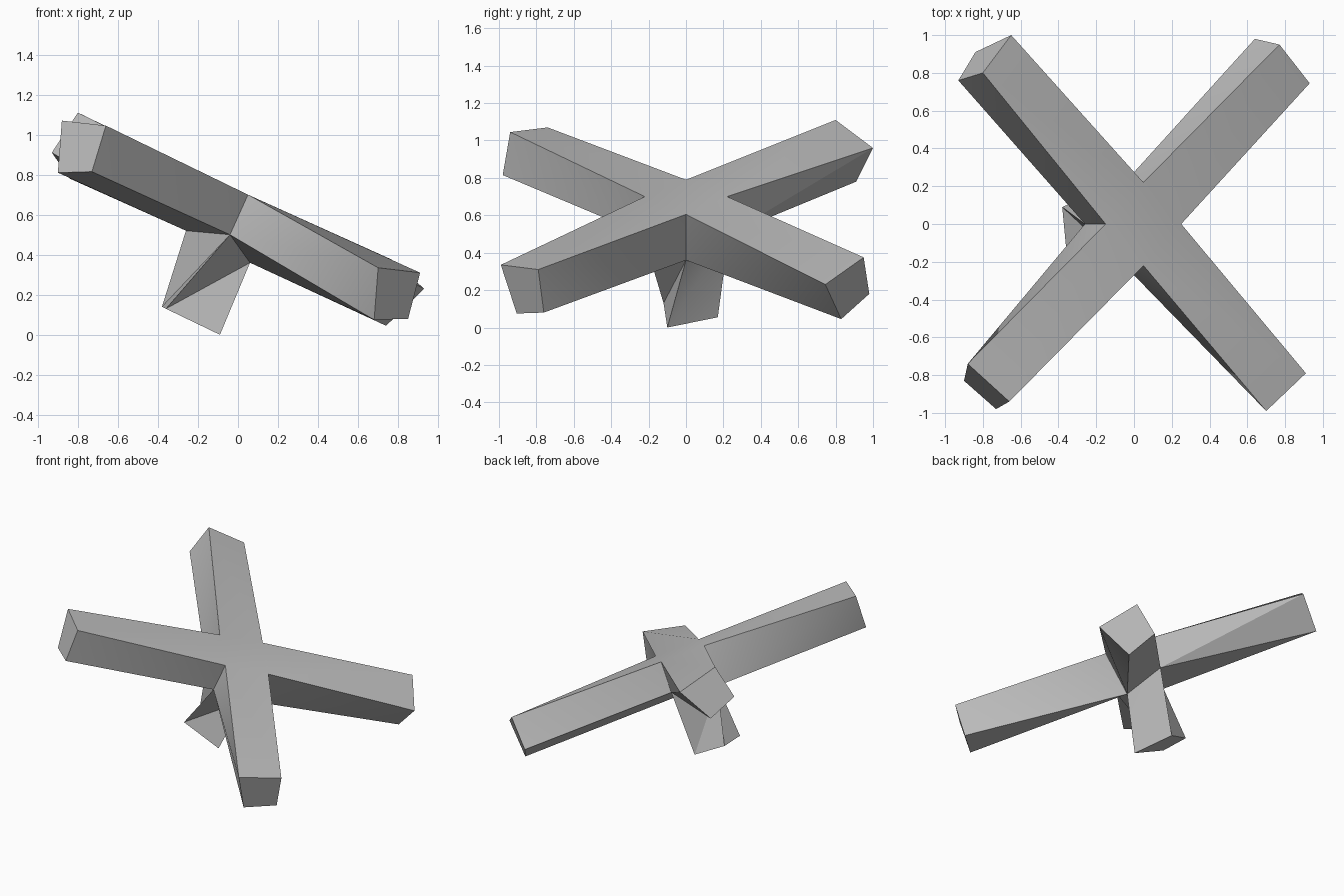
import bpy
import bmesh
import math

if "Cube" in bpy.data.objects:
    bpy.data.objects.remove(bpy.data.objects["Cube"], do_unlink=True)

# Single plain colour
GREY = (0.5, 0.5, 0.5, 1.0)
grey = bpy.data.materials.new("plain grey")
grey.use_nodes = True
grey.diffuse_color = GREY
grey.node_tree.nodes["Principled BSDF"].inputs["Base Color"].default_value = GREY

bm = bmesh.new()


def add_ring(points):
    return [bm.verts.new(p) for p in points]


def bridge(start, end, split_sides):
    """Join two four-cornered rings and cap the far end.
    Sides named in split_sides are cut from start[i + 1] to end[i],
    or the other way when the value is True."""
    for i in range(4):
        j = (i + 1) % 4
        a, b, c, d = start[i], start[j], end[j], end[i]
        if i not in split_sides:
            bm.faces.new((a, b, c, d))
        elif split_sides[i]:
            bm.faces.new((a, b, c))
            bm.faces.new((a, c, d))
        else:
            bm.faces.new((a, b, d))
            bm.faces.new((b, c, d))
    bm.faces.new(end)


# Hub: tilted block, corners run right, back, left, front
hub_top = add_ring([(0.25, 0, 0.605), (0.05, 0.22, 0.70),
                    (-0.15, 0, 0.79), (0.05, -0.22, 0.70)])
hub_base = add_ring([(0.06, 0, 0.36), (-0.04, 0.23, 0.50),
                     (-0.26, 0, 0.52), (-0.04, -0.23, 0.50)])
bm.faces.new(hub_top)

# Arms: each grows from one hub side to its own twisted end.
# End corners: upper first, upper second, lower second, lower first.
arm_ends = [
    [(0.93, 0.745, 0.23), (0.77, 0.95, 0.375), (0.64, 0.98, 0.18), (0.74, 0.83, 0.045)],
    [(-0.65, 1.0, 0.96), (-0.80, 0.80, 1.11), (-0.93, 0.76, 0.91), (-0.84, 0.91, 0.78)],
    [(-0.88, -0.74, 1.07), (-0.66, -0.94, 1.045), (-0.73, -0.98, 0.815), (-0.90, -0.83, 0.81)],
    [(0.70, -0.99, 0.335), (0.91, -0.79, 0.31), (0.85, -0.76, 0.08), (0.68, -0.905, 0.075)],
]
for i, corners in enumerate(arm_ends):
    j = (i + 1) % 4
    root = [hub_top[i], hub_top[j], hub_base[j], hub_base[i]]
    bridge(root, add_ring(corners), {1: False, 3: True})

# Leg: short twisted post below the hub
foot = add_ring([(-0.09, -0.10, 0.0), (-0.19, 0.17, 0.055),
                 (-0.38, 0.09, 0.14), (-0.36, -0.12, 0.13)])
bridge(hub_base, foot, {side: False for side in range(4)})

bmesh.ops.recalc_face_normals(bm, faces=bm.faces)
mesh = bpy.data.meshes.new("four_armed_body")
bm.to_mesh(mesh)
bm.free()
mesh.materials.append(grey)

body = bpy.data.objects.new("four_armed_body", mesh)
bpy.context.collection.objects.link(body)
bpy.context.view_layer.objects.active = body
body.select_set(True)
bpy.ops.object.shade_smooth_by_angle(angle=math.radians(30))
